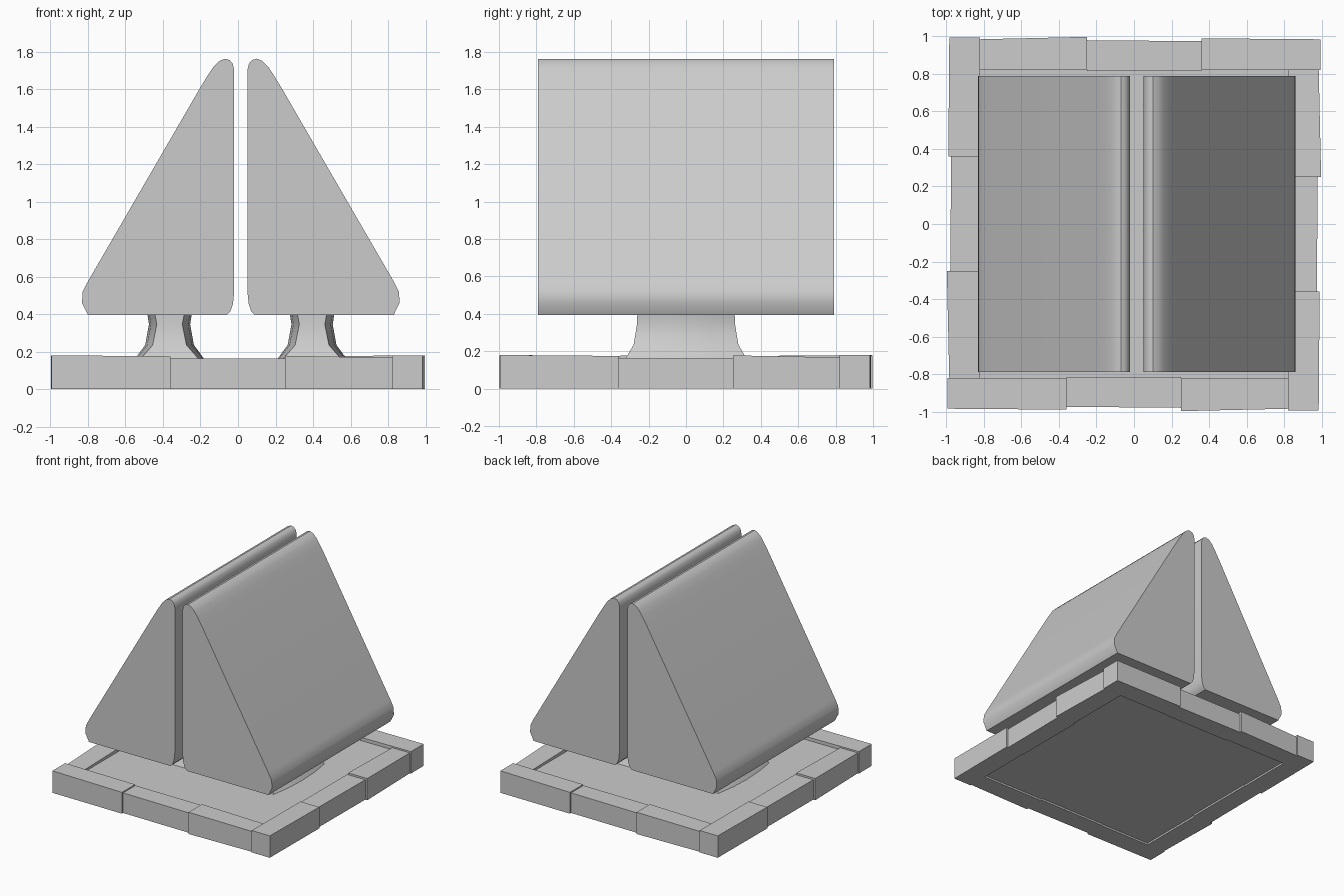
import bpy, bmesh, math
from mathutils import Matrix, Vector

if "Cube" in bpy.data.objects:
    bpy.data.objects.remove(bpy.data.objects["Cube"])


def make_object(name, rings, smooth=False):
    """Skin a stack of equal-length point rings and cap both ends."""
    bm = bmesh.new()
    rows = [[bm.verts.new(p) for p in ring] for ring in rings]
    n = len(rows[0])
    for a, b in zip(rows, rows[1:]):
        for i in range(n):
            j = (i + 1) % n
            bm.faces.new((a[i], a[j], b[j], b[i]))
    bm.faces.new(rows[0])
    bm.faces.new(rows[-1])
    bmesh.ops.recalc_face_normals(bm, faces=bm.faces)
    mesh = bpy.data.meshes.new(name)
    bm.to_mesh(mesh)
    bm.free()
    obj = bpy.data.objects.new(name, mesh)
    bpy.context.collection.objects.link(obj)
    if smooth:
        bpy.ops.object.select_all(action='DESELECT')
        obj.select_set(True)
        bpy.context.view_layer.objects.active = obj
        bpy.ops.object.shade_smooth_by_angle(angle=math.radians(35))
    return obj


def rect(x0, x1, y0, y1, z):
    return [(x0, y0, z), (x1, y0, z), (x1, y1, z), (x0, y1, z)]


# Recessed floor slab
make_object("floor_slab", [rect(-.825, .825, -.825, .825, .015),
                           rect(-.825, .825, -.825, .825, .15)])

# Border stones: start, end, outer and inner distance, top height (start, end)
stones = [
    (-.995, -.36, (.985, .99), .82, (.18, .175)),
    (-.36, .25, (.975, .98), .815, (.165, .163)),
    (.25, .83, (.998, .985), .825, (.178, .167)),
]
for side, label in enumerate(("front", "right", "back", "left")):
    turn = Matrix.Rotation(side * math.pi / 2, 3, 'Z')
    for i, (a, b, (oa, ob), inner, (za, zb)) in enumerate(stones):
        rings = [[(x, -o, 0), (x, -inner, 0), (x, -inner, z), (x, -o, z)]
                 for x, o, z in ((a, oa, za), (b, ob, zb))]
        make_object(f"border_stone_{label}_{i + 1}",
                    [[turn @ Vector(p) for p in ring] for ring in rings])

# Wedge panel profile (x, z) of the left half
wedge = [(-.02, .52), (-.02, 1.70), (-.028, 1.735), (-.045, 1.755), (-.07, 1.762),
         (-.10, 1.75), (-.13, 1.72), (-.16, 1.675), (-.20, 1.61), (-.80, .575),
         (-.828, .52), (-.832, .46), (-.80, .395), (-.06, .395), (-.04, .415),
         (-.027, .455)]

# Flared foot levels: height, half width, half width at the ends, half depth
foot = [(.13, .205, .172, .34), (.17, .178, .147, .318), (.235, .13, .09, .28),
        (.345, .11, .068, .262), (.41, .12, .08, .26)]

for label, place in (("left", lambda x: x), ("right", lambda x: .03 - x)):
    make_object(f"wedge_{label}",
                [[(place(x), y, z) for x, z in wedge] for y in (-.79, .79)], True)
    rings = []
    for z, w, e, d in foot:
        m = e + (w - e) * .75
        half = [(e, -d), (m, -d / 2), (w, 0), (m, d / 2), (e, d)]
        outline = half + [(-x, -y) for x, y in half]
        rings.append([(place(x - .365), y, z) for x, y in outline])
    make_object(f"foot_{label}", rings, True)
